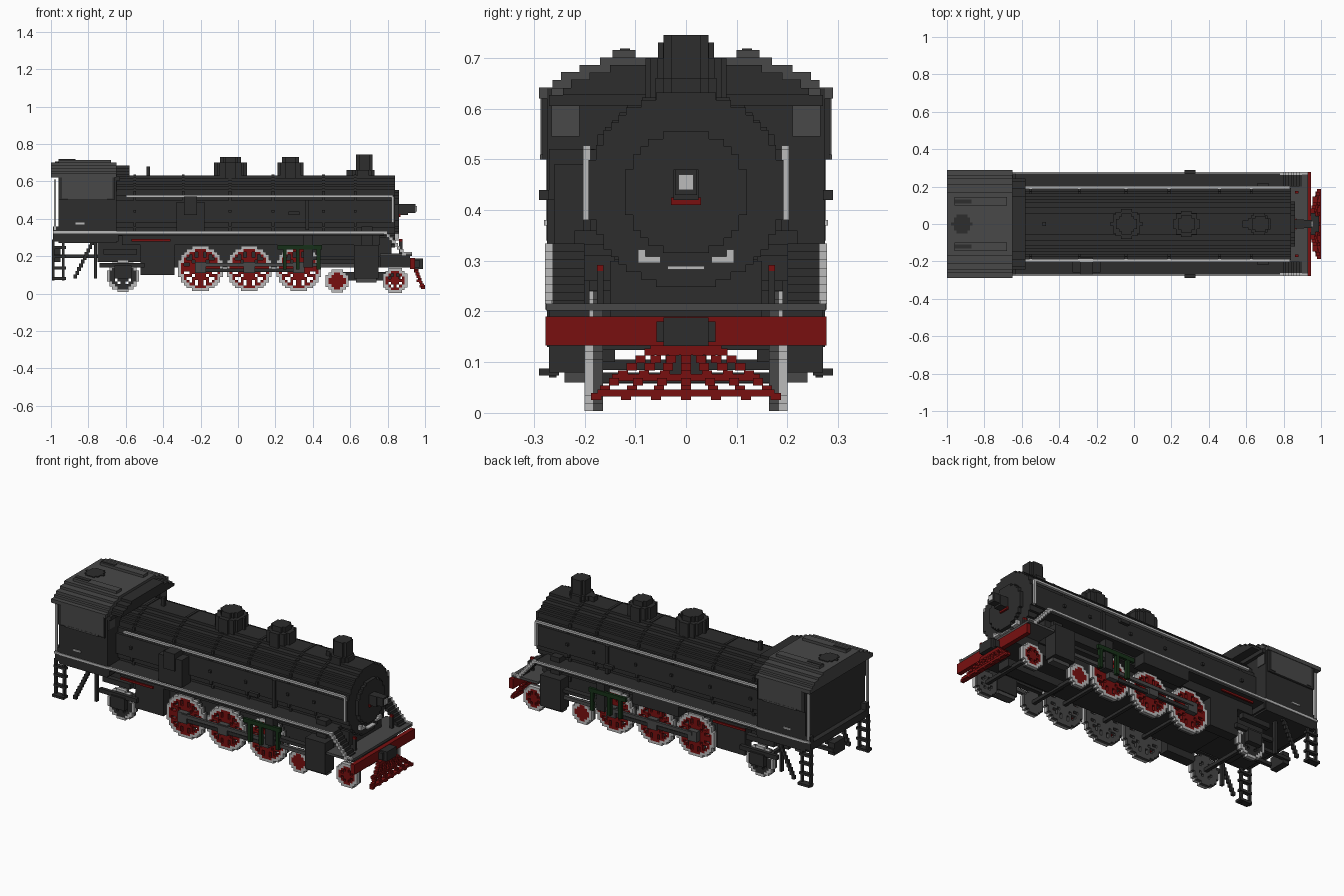
import bpy
import bmesh
import math
from mathutils import Vector

UNIT = 0.01   # lengths below are in hundredths
CELL = 1.46   # block size of the stepped style

old = bpy.data.objects.get("Cube")
if old:
    bpy.data.objects.remove(old, do_unlink=True)


def make_material(name, red, green, blue):
    material = bpy.data.materials.new(name)
    material.use_nodes = True
    colour = (red, green, blue, 1)
    material.diffuse_color = colour
    material.node_tree.nodes["Principled BSDF"].inputs["Base Color"].default_value = colour
    return material


black = make_material("soot black", .026, .026, .026)
grey = make_material("iron grey", .065, .065, .065)
light = make_material("pale trim", .5, .5, .5)
red = make_material("deep red", .19, .005, .005)
green = make_material("dark green", .008, .03, .009)


def finish(name, bm, materials):
    bmesh.ops.recalc_face_normals(bm, faces=bm.faces[:])
    mesh = bpy.data.meshes.new(name)
    bm.to_mesh(mesh)
    bm.free()
    for material in materials:
        mesh.materials.append(material)
    part = bpy.data.objects.new(name, mesh)
    bpy.context.collection.objects.link(part)
    return part


def add_block(bm, x, y, z, index=0):
    made = bmesh.ops.create_cube(bm, size=1)["verts"]
    low, high = Vector((x[0], y[0], z[0])), Vector((x[1], y[1], z[1]))
    for vert in made:
        offset = vert.co + Vector((.5, .5, .5))
        vert.co = [UNIT * (a + (b - a) * t) for a, b, t in zip(low, high, offset)]
    for face in {face for vert in made for face in vert.link_faces}:
        face.material_index = index


def build(name, materials, blocks, mirror=False):
    """Join blocks (x, y, z, material index) into one part."""
    bm = bmesh.new()
    for x, y, z, index in blocks:
        add_block(bm, x, y, z, index)
        if mirror:
            add_block(bm, x, (-y[1], -y[0]), z, index)
    return finish(name, bm, materials)


def box(name, material, x, y, z):
    return build(name, [material], [(x, y, z, 0)])


def pair(name, material, x, y, z):
    return build(name, [material], [(x, y, z, 0)], mirror=True)


def stepped_disc(name, material, axis, centre, radius, span):
    """Extrude a circle whose outline is cut into square steps."""
    rows = round(2 * radius / CELL)
    step = 2 * radius / rows
    side = []
    for row in range(rows):
        low = row * step - radius
        middle = low + step / 2
        half = max(1, round(math.sqrt(radius ** 2 - middle ** 2) / step)) * step
        for point in ((half, low), (half, low + step)):
            if not side or (Vector(side[-1]) - Vector(point)).length > step / 9:
                side.append(point)
    outline = side + [(-u, v) for u, v in reversed(side)]
    bm = bmesh.new()
    place = {"x": lambda u, v, h: (h, u, v), "y": lambda u, v, h: (u, h, v),
             "z": lambda u, v, h: (u, v, h)}[axis]
    verts = [bm.verts.new(Vector(place(u + centre[0], v + centre[1], span[0])) * UNIT)
             for u, v in outline]
    face = bm.faces.new(verts)
    top = bmesh.ops.extrude_face_region(bm, geom=[face])["geom"]
    move = Vector(place(0, 0, span[1] - span[0])) * UNIT
    bmesh.ops.translate(bm, vec=move, verts=[v for v in top if isinstance(v, bmesh.types.BMVert)])
    return finish(name, bm, [material])


def wheel(name, x, z, radius, spokes, face_material):
    """Pair of spoked wheels: grey back, coloured face, pale tyre."""
    count = round(2 * radius / CELL)
    step = 2 * radius / count
    blocks = []
    for i in range(count):
        for j in range(count):
            u, v = (i + .5) * step - radius, (j + .5) * step - radius
            distance = math.hypot(u, v)
            if distance > radius:
                continue
            turn = math.atan2(v, u) * spokes / math.tau
            off_spoke = abs(turn - round(turn)) * math.tau / spokes * distance
            rim = distance > radius - step * 1.1
            solid = distance > radius - step * 2.2 or distance < radius * .38
            if not (solid or off_spoke < step * .6):
                continue
            across = (x + u - step / 2, x + u + step / 2)
            height = (z + v - step / 2, z + v + step / 2)
            blocks.append((across, (16.4, 18.3), height, 0))
            blocks.append((across, (18.3, 20), height, 1 if rim else 2))
    build(name, [grey, light, face_material], blocks, mirror=True)
    box(name + "_axle", black, (x - 1, x + 1), (-17, 17), (z - 1, z + 1))


# Boiler and smokebox
stepped_disc("boiler", black, "x", (0, 44), 19.2, (-66, 84))
stepped_disc("smokebox_door", black, "x", (0, 43.5), 12, (84, 86))
box("headlight_bracket", black, (86, 91), (-2.5, 2.5), (42, 48))
box("headlight", black, (89, 95), (-2.2, 2.2), (43, 48))
box("headlight_lens", light, (95, 95.6), (-1.5, 1.5), (44, 47))
box("number_plate", red, (86, 87), (-3, 3), (41, 42.5))
box("door_step", light, (84, 86.5), (-3.6, 3.6), (28.3, 29))
pair("door_grip", light, (84, 86), (5, 9.5), (29.6, 30.8))
pair("door_grip_end", light, (84, 86), (8, 9.5), (30.8, 32.2))
for x in (-56, -30, -5, 18, 45, 62):
    stepped_disc("boiler_band", black, "x", (0, 44), 19.6, (x, x + 1.4))

# Domes and chimney
for name, x, radius in (("steam_dome", -4, 8), ("sand_dome", 28, 7)):
    stepped_disc(name, black, "z", (x, 0), radius, (58, 70))
    stepped_disc(name + "_cap", black, "z", (x, 0), radius - 2.5, (70, 73))
stepped_disc("chimney", black, "z", (67.5, 0), 4.4, (60, 74.5))
stepped_disc("chimney_base", black, "z", (67, 0), 6, (60, 66))
box("chimney_valve", black, (58, 63), (-2, 2), (60, 66))
box("whistle", black, (-49, -47), (-1, 1), (62, 68))

# Handrails and running boards
pair("handrail", light, (-60, 83), (18.8, 20.3), (51.5, 52.7))
pair("handrail_drop", light, (82, 83.4), (18.8, 20.3), (38, 52))
pair("running_board", black, (-66, 78), (14, 27), (31, 33.2))
pair("running_board_trim", light, (-99, 78), (27, 27.8), (32.2, 33.4))
pair("board_hanger", black, (-62, 76), (14, 20), (26, 31))
pair("red_pipe", red, (-57, -36), (26, 27), (28, 29.2))
stairs = [((78 + k * 1.4, 80 + k * 1.4), (26.3, 27.8), (31.6 - k * 1.6, 33.4 - k * 1.6), 0)
          for k in range(8)]
build("front_stair_trim", [light], stairs, mirror=True)
treads = [((x, y), (20, 26.3), (z[0], z[1]), i) for (x, y), _, z, i in stairs]
build("front_stair", [black], treads, mirror=True)
box("air_pump", black, (-33, -18), (-26, -18), (33, 49))
box("air_pump_head", black, (-29, -22), (-27, -18), (42, 52))
box("air_tank", black, (-14, 16), (19, 27), (25, 31))
pair("side_valve", black, (27, 33), (27, 29), (42, 44))
pair("feed_pipe", black, (36, 38), (18, 20.3), (34, 50))

# Cab walls and windows
box("cab", black, (-96, -65), (-27.4, 27.4), (27, 64))
box("cab_floor", black, (-99, -64), (-27, 27), (28, 32.2))
pair("cab_upper_side", black, (-96, -66), (27, 28.3), (50, 64))
pair("side_window", grey, (-94, -67), (28.3, 28.7), (51, 63))
pair("side_window_sill", grey, (-91, -70), (28.3, 28.8), (50, 51))
pair("front_window", grey, (-65, -64.6), (21, 26.5), (54.5, 64))
pair("rear_grab_rail", light, (-98.5, -97.3), (26.4, 27.6), (34, 61))
pair("door_grab_rail", light, (-87, -82), (27.4, 28), (37, 38))
pair("rear_wall_edge", black, (-99, -96), (24, 27), (32, 36))

# Arched cab roof in layers, with a lower front hood
layers = ((62, 64.2, 29), (64.2, 65.6, 26.3), (65.6, 67.2, 24.7), (67.2, 68.6, 21),
          (68.6, 70.1, 17))
for low, high, half in layers:
    box("cab_roof", grey, (-100, -65), (-half, half), (low, high))
    box("roof_hood", black, (-65, -58 if low > 63 else -63), (-half + 2, half - 2),
        (low - 1.5, high - 1.5))
pair("roof_rib", grey, (-96, -68), (10, 14.5), (70, 71.6))
pair("roof_vent", black, (-96, -87), (11, 13), (71.6, 71.9))
stepped_disc("roof_hatch", black, "z", (-92, 0), 5, (70, 70.6))

# Main frame, firebox and cylinders
box("frame", black, (-50, 78), (-14, 14), (14, 30))
box("rear_frame", black, (-75, -50), (-13, 13), (17, 30))
pair("ash_pan", black, (-52, -34), (14, 20), (10, 31))
pair("drawbar", black, (-99, -72), (4, 6), (19, 21))
box("rear_coupler", black, (-99, -95), (-5, 5), (17, 24))
pair("cylinder", black, (62, 75), (19, 27), (8, 26))
pair("cylinder_cover", grey, (63, 74), (19.5, 24), (6, 13))
pair("steam_pipe", black, (66, 72), (14, 22), (24, 36))

# Wheels
for x in (-20, 6, 32.5):
    wheel("driving_wheel", x, 13.4, 12, 12, red)
wheel("guide_wheel", 53, 6.8, 6.2, 8, red)
wheel("pilot_wheel", 84, 7, 6.6, 8, red)
wheel("trailing_wheel", -61.5, 9.5, 8.6, 8, black)
pair("truck_bar", black, (-74, -50), (20, 22), (14, 16.5))
pair("truck_box", black, (-66, -57), (20, 23), (8, 15))
pair("truck_post", black, (-77, -75.5), (20, 22), (8, 30))
pair("truck_hanger", black, (-72, -54), (19, 22), (21, 24))
box("pilot_truck", black, (50, 87), (-4, 4), (7, 11.5))

# Rods and valve gear
pair("coupling_rod", black, (-22, 34), (20.5, 22), (11.5, 13.5))
pair("main_rod", grey, (-20, 45), (22, 23.5), (14.5, 16.5))
pair("piston_rod", grey, (42, 63), (22, 24), (14, 16))
for x in (-20, 6, 32.5):
    pair("crank_pin", grey, (x - 3, x + 3), (20, 23), (11, 17))
pair("valve_beam", green, (21, 45), (24, 25.6), (23.6, 26))
for x in (24, 31, 42):
    pair("valve_link", green, (x, x + 2), (23.5, 25.5), (13, 24))
pair("valve_hanger", black, (35, 40), (20.5, 25), (14, 31))
pair("slide_bar", black, (40, 62), (21, 24.5), (18, 20))

# Rear ladders and braces
for x in (-99.5, -94):
    pair("ladder_post", black, (x, x + 1.3), (25.5, 27), (7, 29))
for z in (7.4, 13, 19, 24):
    pair("ladder_step", black, (-99.5, -92), (25, 29 if z < 9 else 27.4), (z, z + 1.4))
build("cab_brace", [black], [((-88 + k, -86 + k), (24.5, 26), (8 + k * 2, 10.2 + k * 2), 0)
                             for k in range(10)], mirror=True)

# Front platform, buffer beam and coupler
box("front_platform", grey, (76, 93), (-27.6, 27.6), (20.2, 21.6))
box("platform_support", black, (76, 92), (-15, 15), (14, 20.2))
box("saddle", black, (64, 82), (-15, 15), (20, 30))
pair("platform_trim", light, (88, 93), (26.4, 27.8), (21.6, 22.3))
pair("marker_lamp", red, (86, 88), (16.3, 17.6), (28, 29.2))
pair("marker_post", black, (86, 88), (16.3, 17.6), (21, 28))
box("buffer_beam", red, (92, 94.5), (-27.7, 27.7), (13.3, 19))
box("coupler", black, (92, 99), (-4.4, 4.4), (13.2, 18.8))
box("coupler_neck", black, (94, 97), (-5.8, 5.8), (14, 18))

# Pilot grille: slats fanning out from the coupler to a bottom bar
slats = []
for k in range(-3, 4):
    for row in range(7):
        z = 12 - row * CELL
        y = k * (2 + (13 - z) * .4)
        x = 94 + (13 - z) * .4
        slats.append(((x, x + 2), (y - 1, y + 1), (z - CELL / 2, z + CELL / 2), 0))
slats.append(((97, 100), (-17.5, 17.5), (3.2, 4.6), 0))
slats.append(((95.5, 98), (-14.6, 14.6), (6.3, 7.7), 0))
slats.append(((94, 96.5), (-7, 7), (11.4, 13.3), 0))
build("pilot_grille", [red], slats)
